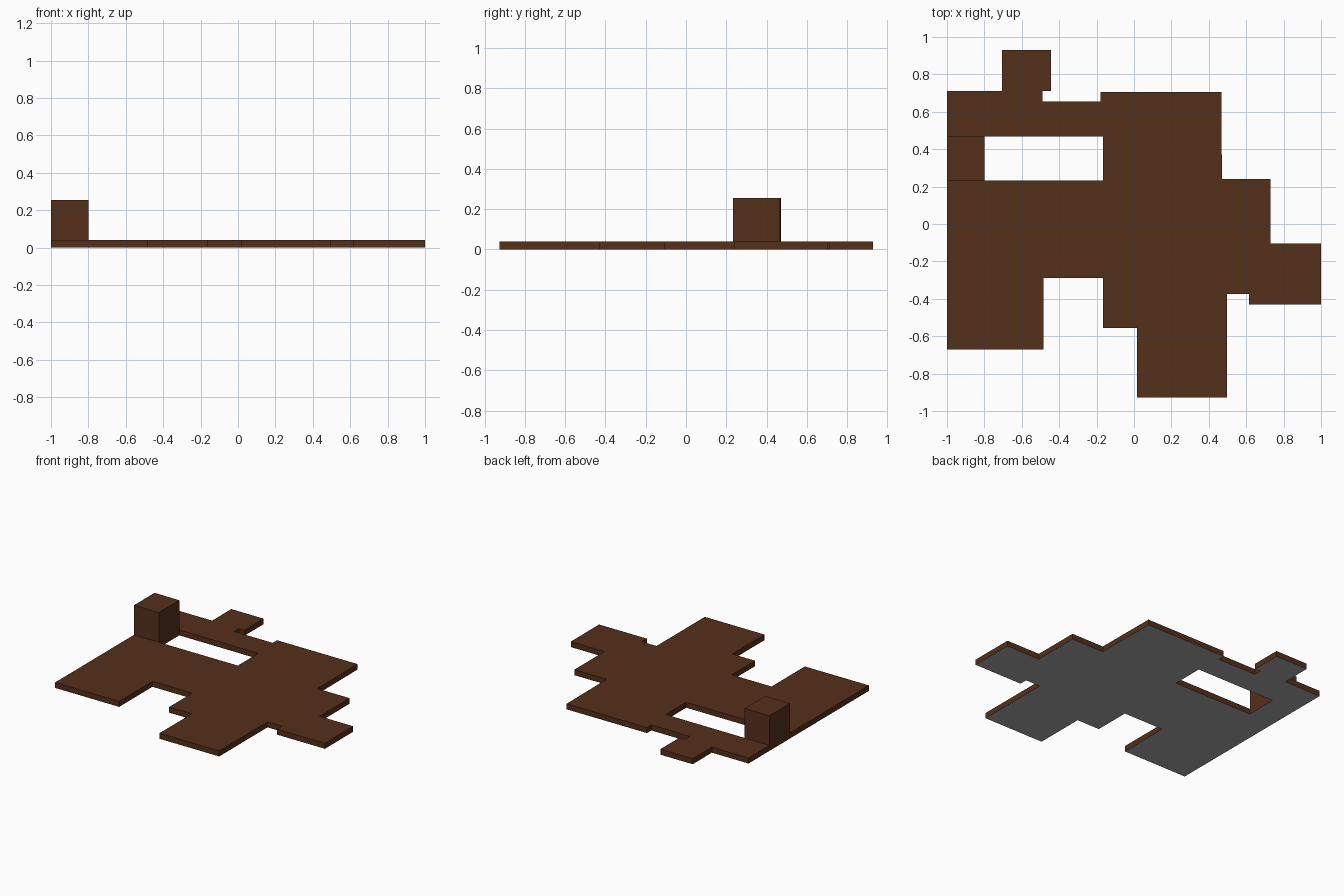
import bpy, bmesh

if "Cube" in bpy.data.objects:
    bpy.data.objects.remove(bpy.data.objects["Cube"])

SLAB_H, TOWER_H = 0.04, 0.255


def material(name, colour):
    mat = bpy.data.materials.new(name)
    mat.diffuse_color = (*colour, 1)
    mat.use_nodes = True
    mat.node_tree.nodes["Principled BSDF"].inputs["Base Color"].default_value = mat.diffuse_color
    return mat


brown = material("dark brown", (0.09, 0.029, 0.010))
grey = material("grey underside", (0.40, 0.40, 0.40))

# Plan of the low block, anticlockwise; the tower and courtyard form a notch in the left side
PLAN = [(-1, .233), (-1, -.672), (-.485, -.672), (-.485, -.29), (-.165, -.29), (-.165, -.557),
        (.017, -.557), (.017, -.927), (.498, -.927), (.498, -.373), (.615, -.373), (.615, -.43),
        (1, -.43), (1, -.105), (.73, -.105), (.73, .24), (.47, .24), (.467, .705), (-.18, .705),
        (-.18, .655), (-.49, .655), (-.49, .71), (-.445, .71), (-.445, .93), (-.705, .93),
        (-.705, .71), (-1, .71), (-1, .471), (-.8, .468), (-.165, .467), (-.165, .233), (-.8, .233)]
TOWER = [(-1, .233), (-.8, .233), (-.8, .468), (-1, .471)]


def block(name, plan, height, base_of_edge):
    """Roof, grey floor and outer walls; base_of_edge gives each wall's lower height, or None for no wall."""
    bm = bmesh.new()

    def face(points, index=0):
        f = bm.faces.new([bm.verts.new(p) for p in points])
        f.material_index = index
        f.normal_update()

    # roof and floor
    face([(x, y, height) for x, y in plan])
    face([(x, y, 0) for x, y in reversed(plan)], 1)
    # walls
    for p, q in zip(plan, plan[1:] + plan[:1]):
        z0 = base_of_edge(p, q)
        if z0 is not None:
            face([(*p, z0), (*q, z0), (*q, height), (*p, height)])
    bmesh.ops.triangulate(bm, faces=[f for f in bm.faces if len(f.verts) > 4],
                          ngon_method='EAR_CLIP')
    bmesh.ops.remove_doubles(bm, verts=bm.verts, dist=1e-5)
    mesh = bpy.data.meshes.new(name)
    bm.to_mesh(mesh)
    bm.free()
    mesh.materials.append(brown)
    mesh.materials.append(grey)
    bpy.context.collection.objects.link(bpy.data.objects.new(name, mesh))


# Low block: no walls where it meets the tower
block("low_block", PLAN, SLAB_H,
      lambda p, q: None if p in TOWER and q in TOWER else 0)
# Tower: side walls reach the ground, front and back walls start on the low roof
block("tower", TOWER, TOWER_H,
      lambda p, q: 0 if p[0] == q[0] else SLAB_H)
